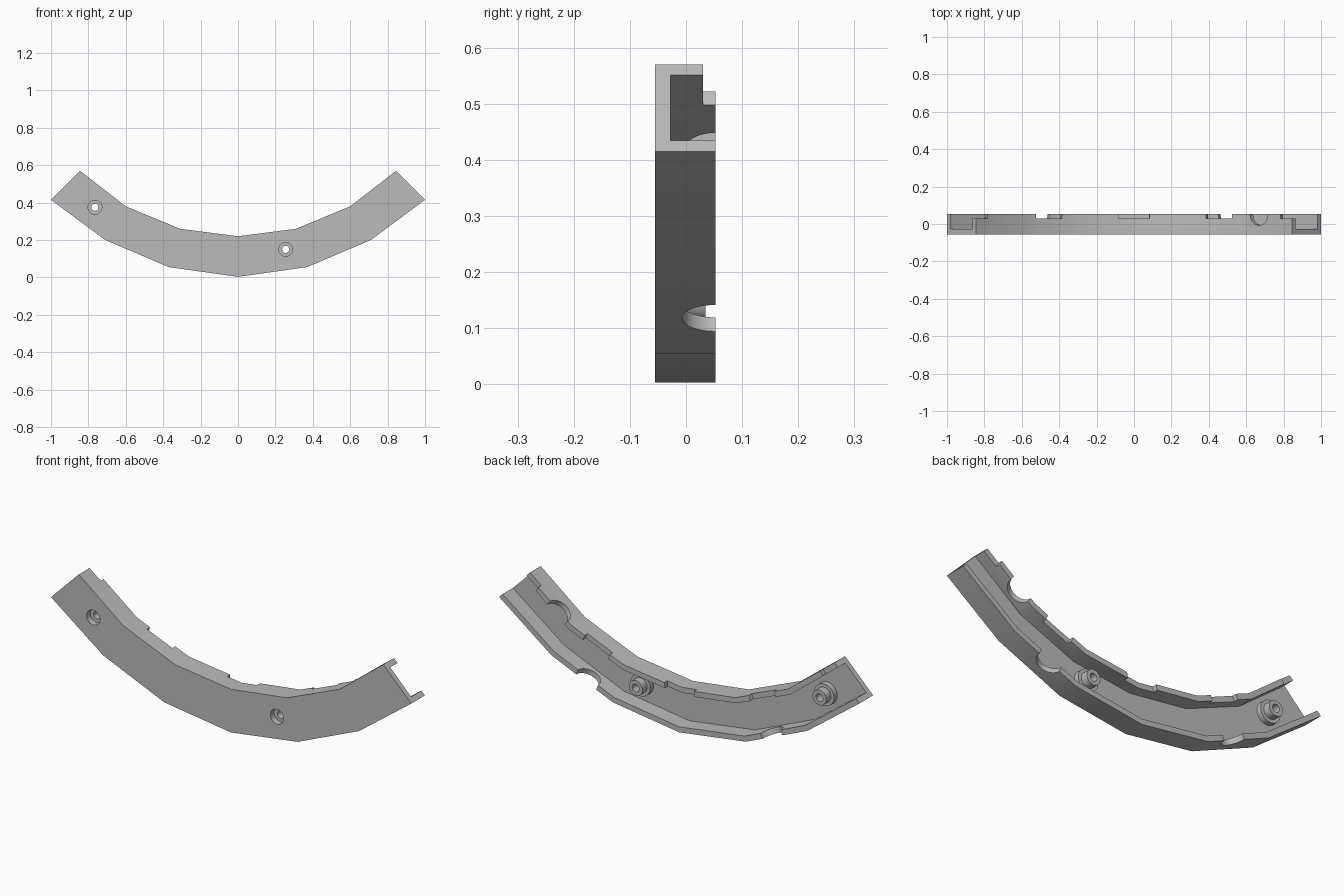
import bpy, bmesh, math
from mathutils import Vector, Matrix

cube = bpy.data.objects.get("Cube")
if cube:
    bpy.data.objects.remove(cube, do_unlink=True)

grey = bpy.data.materials.new("plain grey")
grey.use_nodes = True
grey.diffuse_color = (0.5, 0.5, 0.5, 1)
grey.node_tree.nodes["Principled BSDF"].inputs["Base Color"].default_value = (0.5, 0.5, 0.5, 1)

FRONT, FLOOR, LIP, BACK = -0.055, -0.028, 0.03, 0.053
WALL = 0.027


def make(name, bm):
    bmesh.ops.recalc_face_normals(bm, faces=bm.faces[:])
    mesh = bpy.data.meshes.new(name)
    bm.to_mesh(mesh)
    bm.free()
    mesh.materials.append(grey)
    ob = bpy.data.objects.new(name, mesh)
    bpy.context.collection.objects.link(ob)
    return ob


def prism(name, pts, y0, y1):
    bm = bmesh.new()
    face = bm.faces.new([bm.verts.new((p[0], y0, p[1])) for p in pts])
    ext = bmesh.ops.extrude_face_region(bm, geom=[face])
    moved = [v for v in ext["geom"] if isinstance(v, bmesh.types.BMVert)]
    bmesh.ops.translate(bm, verts=moved, vec=(0, y1 - y0, 0))
    return make(name, bm)


def cylinder(name, x, z, r, y0, y1):
    bm = bmesh.new()
    place = Matrix.Translation((x, (y0 + y1) / 2, z)) @ Matrix.Rotation(math.pi / 2, 4, 'X')
    bmesh.ops.create_cone(bm, cap_ends=True, segments=40, radius1=r, radius2=r,
                          depth=y1 - y0, matrix=place)
    return make(name, bm)


def combine(target, tool, operation):
    mod = target.modifiers.new("cut", 'BOOLEAN')
    mod.operation, mod.solver, mod.object = operation, 'EXACT', tool
    bpy.context.view_layer.update()
    deps = bpy.context.evaluated_depsgraph_get()
    mesh = bpy.data.meshes.new_from_object(target.evaluated_get(deps))
    target.modifiers.clear()
    target.data = mesh
    bpy.data.objects.remove(tool, do_unlink=True)


def mirrored(half):
    return [Vector((-x, z)) for x, z in reversed(half[1:])] + [Vector(p) for p in half]


def offset(path, dist):
    """Mitred parallel of a path, run on past both ends."""
    dirs = [(b - a).normalized() for a, b in zip(path, path[1:])]
    norms = [Vector((-d.y, d.x)) for d in dirs]
    out = [path[0] + norms[0] * dist - dirs[0] * 0.1]
    for p, m, n in zip(path[1:-1], norms, norms[1:]):
        mid = (m + n).normalized()
        out.append(p + mid * dist / mid.dot(n))
    out.append(path[-1] + norms[-1] * dist + dirs[-1] * 0.1)
    return out


# Curved channel: faceted arc, hollowed from the back and open at both ends
lower = mirrored([(0, 0.003), (0.37, 0.055), (0.71, 0.2), (1, 0.415)])
upper = mirrored([(0, 0.22), (0.31, 0.26), (0.6, 0.38), (0.845, 0.57)])
channel = prism("channel", lower + upper[::-1], FRONT, BACK)
cavity = prism("cavity", offset(lower, WALL) + offset(upper, -WALL)[::-1], FLOOR, BACK + 0.1)
combine(channel, cavity, 'DIFFERENCE')


def on_path(path, x):
    """Point and direction of the path at x."""
    for a, b in zip(path, path[1:]):
        if a.x <= x <= b.x:
            return a.lerp(b, (x - a.x) / (b.x - a.x)), (b - a).normalized()


def lip_notch(x0, x1):
    mid, d = on_path(upper, (x0 + x1) / 2)
    half = (x1 - x0) / 2 / d.x
    n = Vector((-d.y, d.x)) * 0.05
    corners = [mid - d * half - n, mid + d * half - n, mid + d * half + n, mid - d * half + n]
    combine(channel, prism("notch", corners, LIP, BACK + 0.05), 'DIFFERENCE')


def wire_hole(path, x):
    """Half-round opening in a wall's back edge."""
    p, d = on_path(path, x)
    n = Vector((-d.y, d.x))
    bm = bmesh.new()
    spin = Vector((0, 0, 1)).rotation_difference(Vector((n.x, 0, n.y))).to_matrix().to_4x4()
    bmesh.ops.create_cone(bm, cap_ends=True, segments=40, radius1=0.06, radius2=0.06, depth=0.12,
                          matrix=Matrix.Translation((p.x, BACK, p.y)) @ spin)
    combine(channel, make("wire_cutter", bm), 'DIFFERENCE')


# Shallow notches along the upper lip
lip_notch(-0.08, 0.08)
for x0, x1 in ((0.385, 0.525), (0.787, 0.844)):
    lip_notch(x0, x1)
    lip_notch(-x1, -x0)

# Trim the leftover lip beyond each end notch
for s in (-1, 1):
    tip = [(s * 0.80, 0.49), (s * 0.90, 0.57), (s * 0.86, 0.62), (s * 0.764, 0.555)]
    combine(channel, prism("tip_cutter", tip, LIP, BACK + 0.05), 'DIFFERENCE')

# Half-round openings: two below, one above
for path, x in ((lower, -0.517), (lower, 0.517), (upper, 0.668)):
    wire_hole(path, x)

# Stepped screw bosses with counterbored holes
for x, z in ((-0.765, 0.375), (0.255, 0.15)):
    for r, top in ((0.055, -0.002), (0.038, 0.035)):
        combine(channel, cylinder("boss", x, z, r, FLOOR - 0.01, top), 'UNION')
    combine(channel, cylinder("counterbore", x, z, 0.037, FRONT - 0.05, -0.025), 'DIFFERENCE')
    combine(channel, cylinder("screw_hole", x, z, 0.019, FRONT - 0.05, 0.1), 'DIFFERENCE')

bpy.context.view_layer.objects.active = channel
channel.select_set(True)
bpy.ops.object.shade_smooth_by_angle(angle=math.radians(20))
